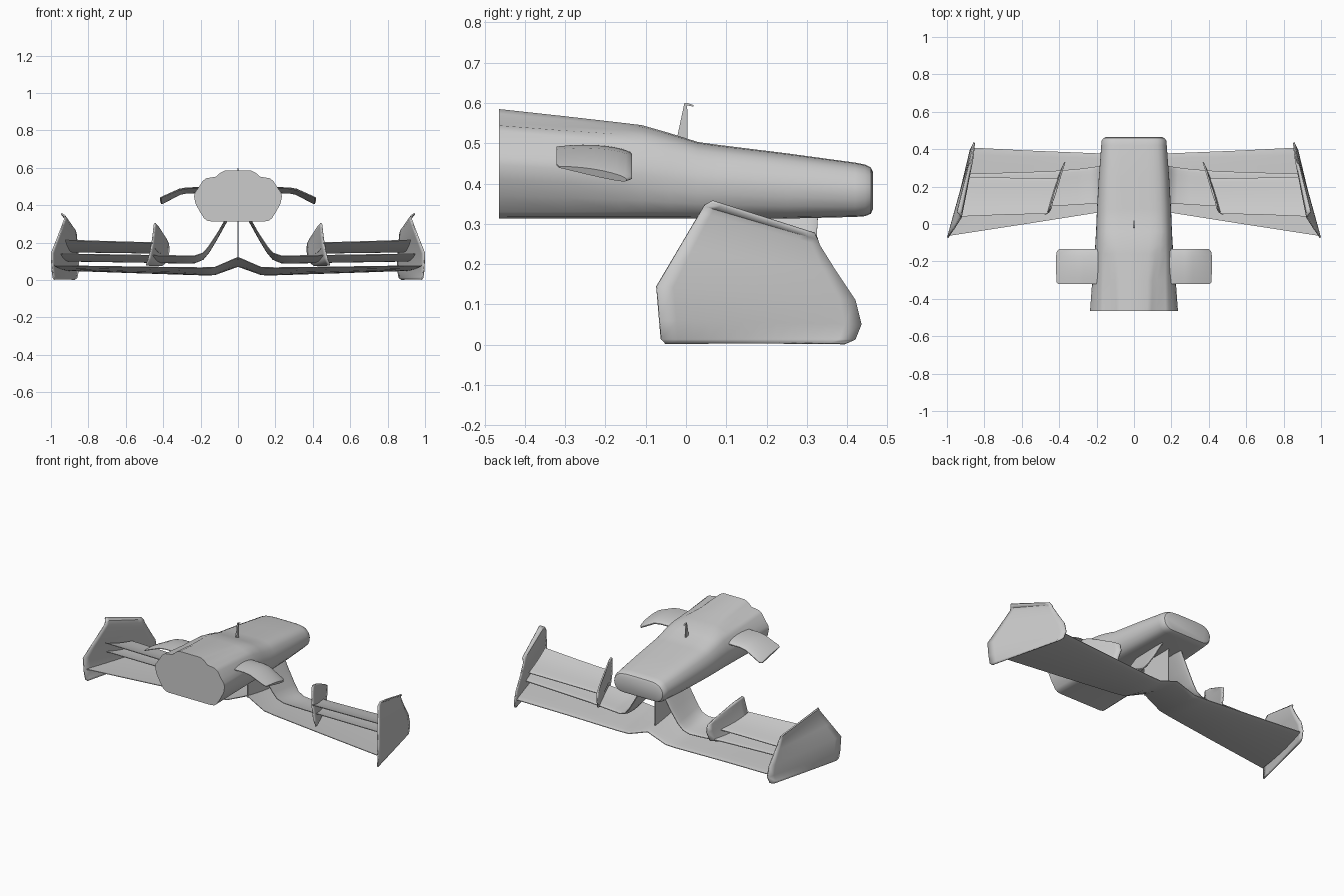
import bpy, bmesh
from mathutils import Vector as V


def lerp(a, b, t):
    return a + (b - a) * t


def finish(name, bm, mirror=True, thick=0):
    bmesh.ops.recalc_face_normals(bm, faces=bm.faces)
    me = bpy.data.meshes.new(name)
    bm.to_mesh(me)
    bm.free()
    ob = bpy.data.objects.new(name, me)
    bpy.context.collection.objects.link(ob)
    if thick:
        m = ob.modifiers.new("thickness", 'SOLIDIFY')
        m.thickness = thick
        m.offset = 0
    if mirror:
        ob.modifiers.new("mirror", 'MIRROR')
    bpy.ops.object.select_all(action='DESELECT')
    ob.select_set(True)
    bpy.context.view_layer.objects.active = ob
    bpy.ops.object.shade_smooth_by_angle(angle=0.6)
    return ob


def loft(bm, rings, closed=True, caps=(True, True)):
    rows = [[bm.verts.new(p) for p in r] for r in rings]
    n = len(rows[0])
    for a, b in zip(rows, rows[1:]):
        for i in range(n if closed else n - 1):
            j = (i + 1) % n
            bm.faces.new((a[i], a[j], b[j], b[i]))
    if closed:
        for cap, r in zip(caps, (rows[0], rows[-1])):
            if cap:
                bm.faces.new(r)


def foil(name, sections, caps=(True, True)):
    """Loft of aerofoil sections: leading point, trailing point, up (x, z), thickness, sag."""
    ts = [0, .02, .08, .2, .35, .5, .65, .82, 1]
    rings = []
    for le, te, up, th, sag in sections:
        le, te, n = V(le), V(te), V((up[0], 0, up[1])).normalized()
        half = [th * 1.3 * t ** .5 * (1 - t) + .002 for t in ts]
        mid = [le.lerp(te, t) - n * sag * 4 * t * (1 - t) for t in ts]
        rings.append([m + n * h for m, h in zip(mid, half)] +
                     [m - n * h for m, h in list(zip(mid, half))[::-1]])
    bm = bmesh.new()
    loft(bm, rings, caps=caps)
    return finish(name, bm)


# Nose cone: shouldered section at the rear blending to a rounded box at the tip
REAR = [(0, 1), (.3, 1), (.4, .96), (.5, .88), (.72, .85), (.8, .8), (.91, .65), (.98, .57),
        (1, .49), (.97, .36), (.88, .21), (.77, .06), (.7, .015), (.6, 0), (0, 0)]
TIP = [(0, 1), (.4, 1), (.58, .985), (.72, .95), (.83, .89), (.9, .8), (.96, .68), (.99, .57),
       (1, .47), (.985, .33), (.94, .19), (.86, .08), (.76, .02), (.62, 0), (0, 0)]
rings = []
for y, w, zb, zt, k in [(-.465, .235, .313, .585, 0), (-.3, .223, .313, .567, .25),
                        (-.16, .211, .313, .551, .7), (-.11, .207, .313, .545, .85),
                        (-.04, .203, .313, .525, 1), (.03, .2, .313, .503, 1),
                        (.08, .198, .313, .496, 1), (.25, .188, .313, .475, 1),
                        (.42, .175, .317, .452, 1), (.445, .173, .319, .447, 1),
                        (.459, .164, .325, .44, 1), (.465, .148, .338, .427, 1)]:
    half = [(lerp(a[0], b[0], k) * w, lerp(zb, zt, lerp(a[1], b[1], k)))
            for a, b in zip(REAR, TIP)]
    rings.append([(u, y, z) for u, z in half] + [(-u, y, z) for u, z in half[-2:0:-1]])
bm = bmesh.new()
loft(bm, rings)
finish("nose_cone", bm, mirror=False)

# Main plane with raised centre
foil("main_plane", [((0, .372, .075), (0, .085, .122), (0, 1), .012, .008),
                    ((.125, .375, .032), (.125, .072, .068), (0, 1), .014, .008),
                    ((.2, .378, .032), (.2, .06, .066), (0, 1), .014, .008),
                    ((.55, .392, .045), (.58, 0, .071), (0, 1), .014, .008),
                    ((.863, .408, .055), (.982, -.062, .077), (0, 1), .012, .006)],
     caps=(False, True))

# Middle element curling up into the nose as a pylon
foil("middle_element_and_pylon",
     [((.062, .328, .325), (.062, .1, .325), (.85, .5), .012, .002),
      ((.12, .322, .22), (.12, .103, .235), (.86, .5), .013, .004),
      ((.165, .315, .148), (.16, .107, .175), (.8, .6), .014, .006),
      ((.195, .308, .113), (.187, .108, .145), (.55, .83), .014, .008),
      ((.235, .302, .097), (.23, .108, .13), (.15, 1), .014, .01),
      ((.3, .294, .096), (.3, .103, .13), (0, 1), .014, .01),
      ((.45, .282, .1), (.45, .095, .132), (0, 1), .014, .01),
      ((.893, .268, .107), (.95, .08, .14), (0, 1), .014, .01)])

# Upper flap
foil("upper_flap", [((.4, .243, .147), (.46, .055, .2), (0, 1), .014, .012),
                    ((.65, .247, .15), (.68, .05, .206), (0, 1), .014, .012),
                    ((.885, .252, .153), (.925, .04, .214), (0, 1), .014, .012)])

# Endplates: flared sheet with an outward lip along the top
rows = [((.98, -.052, .003), (.875, .395, .003)), ((.988, -.062, .014), (.862, .42, .012)),
        ((.994, -.066, .06), (.855, .435, .05)), ((.996, -.073, .145), (.855, .42, .11)),
        ((.96, -.02, .235), (.86, .37, .185)), ((.925, .035, .328), (.866, .332, .247)),
        ((.928, .046, .345), (.87, .328, .262)), ((.945, .066, .355), (.882, .32, .275))]
bm = bmesh.new()
loft(bm, [[V(a).lerp(V(b), i / 12) for i in range(13)] for a, b in rows], closed=False)
finish("endplate", bm, thick=.008)

# Wing fences: bent plates between inner and outer wing
rows = [((.49, .055, .078), (.41, .24, .075)), ((.475, .052, .12), (.378, .31, .1)),
        ((.46, .06, .19), (.37, .33, .155)), ((.452, .07, .25), (.372, .325, .195)),
        ((.447, .08, .295), (.385, .285, .22)), ((.443, .088, .304), (.428, .14, .29))]
bm = bmesh.new()
loft(bm, [[V(a).lerp(V(b), i / 8) + V((.012 * i / 8 * (1 - i / 8), 0, 0)) for i in range(9)]
          for a, b in rows], closed=False)
finish("wing_fence", bm, thick=.008)

# Side fins drooping at the tips
foil("side_fin", [((.17, -.134, .472), (.17, -.322, .49), (0, 1), .022, -.003),
                  ((.27, -.134, .47), (.27, -.322, .49), (.05, 1), .022, -.003),
                  ((.31, -.134, .463), (.31, -.322, .483), (.3, 1), .022, -.003),
                  ((.4, -.134, .414), (.4, -.322, .447), (.45, 1), .02, -.003),
                  ((.412, -.148, .409), (.412, -.315, .441), (.45, 1), .016, -.003)])


# Flat plates on the centre line
def plate(name, outline, t):
    bm = bmesh.new()
    loft(bm, [[(s * t / 2, y, z) for y, z in outline] for s in (-1, 1)])
    finish(name, bm, mirror=False)


plate("centre_strut", [(.09, .11), (.3, .08), (.3, .32), (.09, .32)], .006)
plate("sensor_mast", [(-.023, .51), (.004, .505), (.003, .594), (.019, .591), (.018, .595),
                      (.003, .6), (-.004, .6)], .008)
